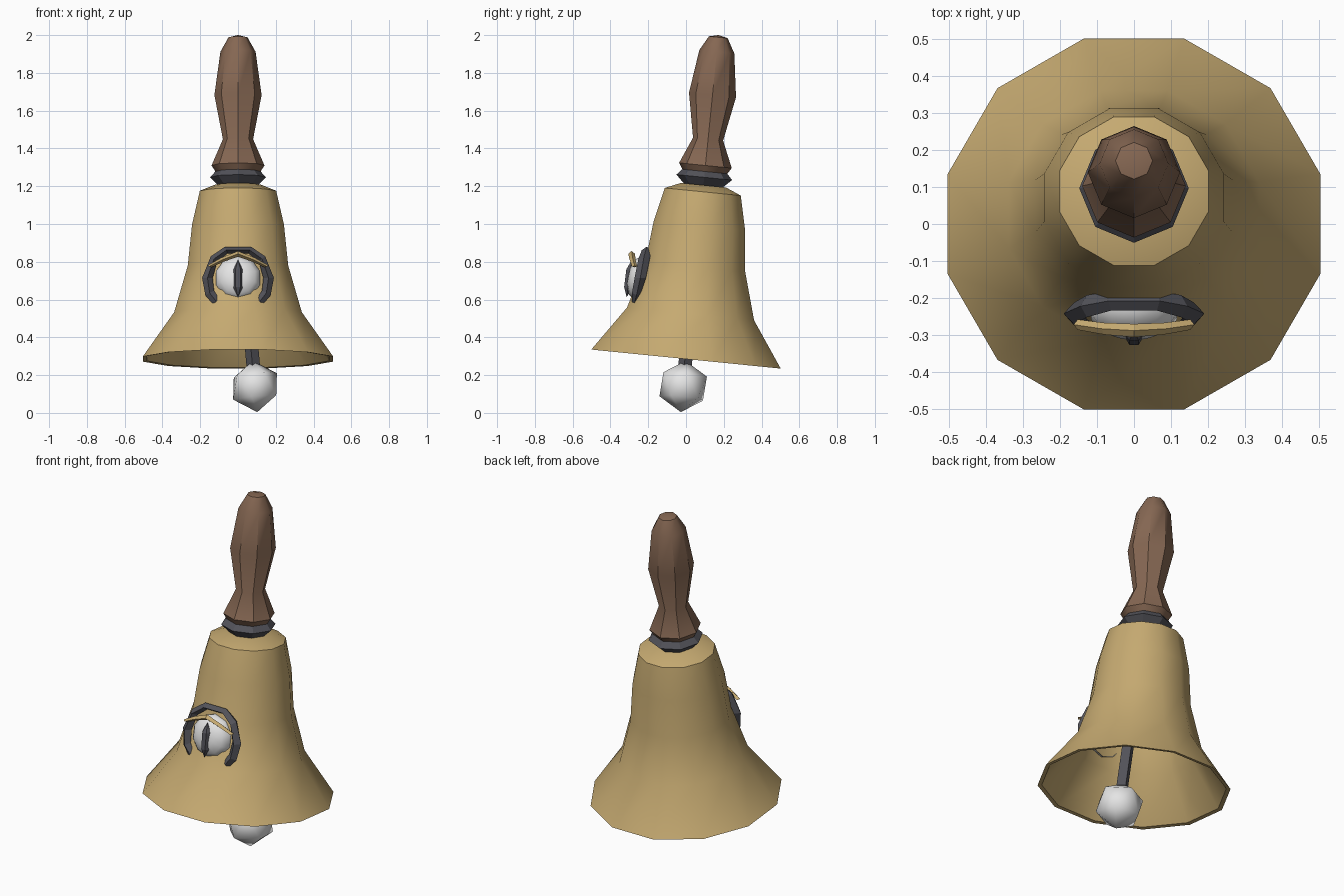
import bpy, bmesh, math
from mathutils import Matrix, Vector

if "Cube" in bpy.data.objects:
    bpy.data.objects.remove(bpy.data.objects["Cube"])


def material(name, r, g, b):
    m = bpy.data.materials.new(name)
    m.diffuse_color = (r, g, b, 1)
    m.use_nodes = True
    m.node_tree.nodes["Principled BSDF"].inputs["Base Color"].default_value = m.diffuse_color
    return m


BRASS = material("brass", 0.56, 0.40, 0.165)
WOOD = material("brown wood", 0.235, 0.135, 0.085)
IRON = material("dark iron", 0.085, 0.085, 0.10)
WHITE = material("off white", 0.78, 0.78, 0.78)

# Bell axis leans back from the rim centre
LEAN = Matrix.Translation((0, 0, 0.285)) @ Matrix.Rotation(-0.1, 4, 'X')


def finish(name, bm, mat, matrix=Matrix(), smooth=None):
    bmesh.ops.transform(bm, matrix=matrix, verts=bm.verts)
    bmesh.ops.recalc_face_normals(bm, faces=bm.faces)
    me = bpy.data.meshes.new(name)
    bm.to_mesh(me)
    bm.free()
    me.materials.append(mat)
    ob = bpy.data.objects.new(name, me)
    bpy.context.collection.objects.link(ob)
    if smooth:
        bpy.ops.object.select_all(action='DESELECT')
        ob.select_set(True)
        bpy.context.view_layer.objects.active = ob
        bpy.ops.object.shade_smooth_by_angle(angle=math.radians(smooth))
    return ob


def lathe(name, profile, sides, mat, matrix, turn=0, smooth=None, loop=False):
    """Revolve (radius, height) points; radius 0 closes to a point."""
    bm = bmesh.new()
    rings = []
    for r, h in profile:
        ring = []
        for i in range(sides):
            a = turn + math.tau * i / sides
            ring.append(bm.verts.new((r * math.cos(a), r * math.sin(a), h)))
        rings.append(ring)
    pairs = list(zip(rings, rings[1:]))
    if loop:
        pairs.append((rings[-1], rings[0]))
    for lo, hi in pairs:
        for i in range(sides):
            j = (i + 1) % sides
            bm.faces.new((lo[i], lo[j], hi[j], hi[i]))
    bmesh.ops.remove_doubles(bm, verts=bm.verts, dist=1e-5)
    return finish(name, bm, mat, matrix, smooth)


def arch(name, half, centre, mat):
    """Diamond-section band, mirrored in x; rows are x, y, z, width, depth."""
    path = [(-x, y, z, w, d) for x, y, z, w, d in half]
    path += [p for p in reversed(half) if p[0] > 0]
    bm = bmesh.new()
    rings = []
    for x, y, z, w, d in path:
        p = Vector((x, y, z))
        out = (p - centre)
        out.y = 0
        out.normalize()
        fwd = Vector((0, -1, 0))
        rings.append([bm.verts.new(p + o) for o in (out * w, fwd * d, -out * w, -fwd * d)])
    for a, b in zip(rings, rings[1:]):
        for i in range(4):
            j = (i + 1) % 4
            bm.faces.new((a[i], a[j], b[j], b[i]))
    bm.faces.new(rings[0])
    bm.faces.new(rings[-1])
    return finish(name, bm, mat)


# Bell: thin open shell, flat sides facing the axes
k = 1 / math.cos(math.radians(15))
outer = [(0.504, 0), (0.338, 0.24), (0.266, 0.49), (0.243, 0.71), (0.202, 0.89), (0.12, 0.925), (0, 0.925)]
inner = [(0, 0.90), (0.18, 0.87), (0.225, 0.70), (0.248, 0.485), (0.32, 0.235), (0.482, 0.003)]
lathe("bell_body", [(r * k, h) for r, h in outer + inner], 12, BRASS, LEAN,
      math.radians(15), 35, True)

# Collar and handle
lathe("collar", [(0, 0.91), (0.105, 0.925), (0.148, 0.967), (0.118, 1.0), (0, 1.0)], 8, IRON, LEAN)
lathe("handle", [(0, 0.99), (0.118, 0.995), (0.14, 1.03), (0.08, 1.17), (0.125, 1.405),
                 (0.093, 1.635), (0.05, 1.712), (0, 1.724)], 8, WOOD, LEAN, 0, 40)

# Clapper: rod and ball swung to one side
top, end = Vector((0, 0.08, 1.18)), Vector((0.09, -0.015, 0.14))
swing = Matrix.Translation(end) @ (top - end).to_track_quat('Z', 'Y').to_matrix().to_4x4()
lathe("clapper_rod", [(0, 0), (0.036, 0), (0.036, 1.03), (0, 1.03)], 4, IRON, swing, math.radians(40))
bm = bmesh.new()
bmesh.ops.create_icosphere(bm, subdivisions=1, radius=0.137)
finish("clapper_ball", bm, WHITE, swing, 45)

# Eye: front half of a flattened ball lying on the bell
EYE = Vector((0, -0.25, 0.715))
tilt = Matrix.Translation(EYE) @ Matrix.Rotation(math.radians(-12), 4, 'X')
lathe("eyeball", [(0.122, -0.015), (0.122, 0), (0.095, 0.035), (0.05, 0.054), (0, 0.058)], 10, WHITE,
      tilt @ Matrix.Rotation(math.radians(90), 4, 'X'), math.radians(18), 40)

# Slit pupil: tapered spindle
lathe("pupil", [(0, -0.10), (0.024, -0.05), (0.026, 0.045), (0, 0.10)], 6, IRON,
      Matrix.Translation((0, -0.30, 0.712)) @ Matrix.Rotation(math.radians(-8), 4, 'X'))

# Eye socket ring and brass eyelid
arch("eye_socket", [(0.115, -0.275, 0.59, 0.022, 0.012), (0.15, -0.262, 0.635, 0.026, 0.024),
                    (0.162, -0.242, 0.715, 0.028, 0.03), (0.127, -0.222, 0.815, 0.022, 0.03),
                    (0.062, -0.208, 0.862, 0.019, 0.026)], EYE, IRON)
arch("eyelid", [(0.152, -0.272, 0.775, 0.012, 0.014), (0.08, -0.283, 0.812, 0.013, 0.016),
                (0, -0.288, 0.842, 0.015, 0.018)], EYE, BRASS)
